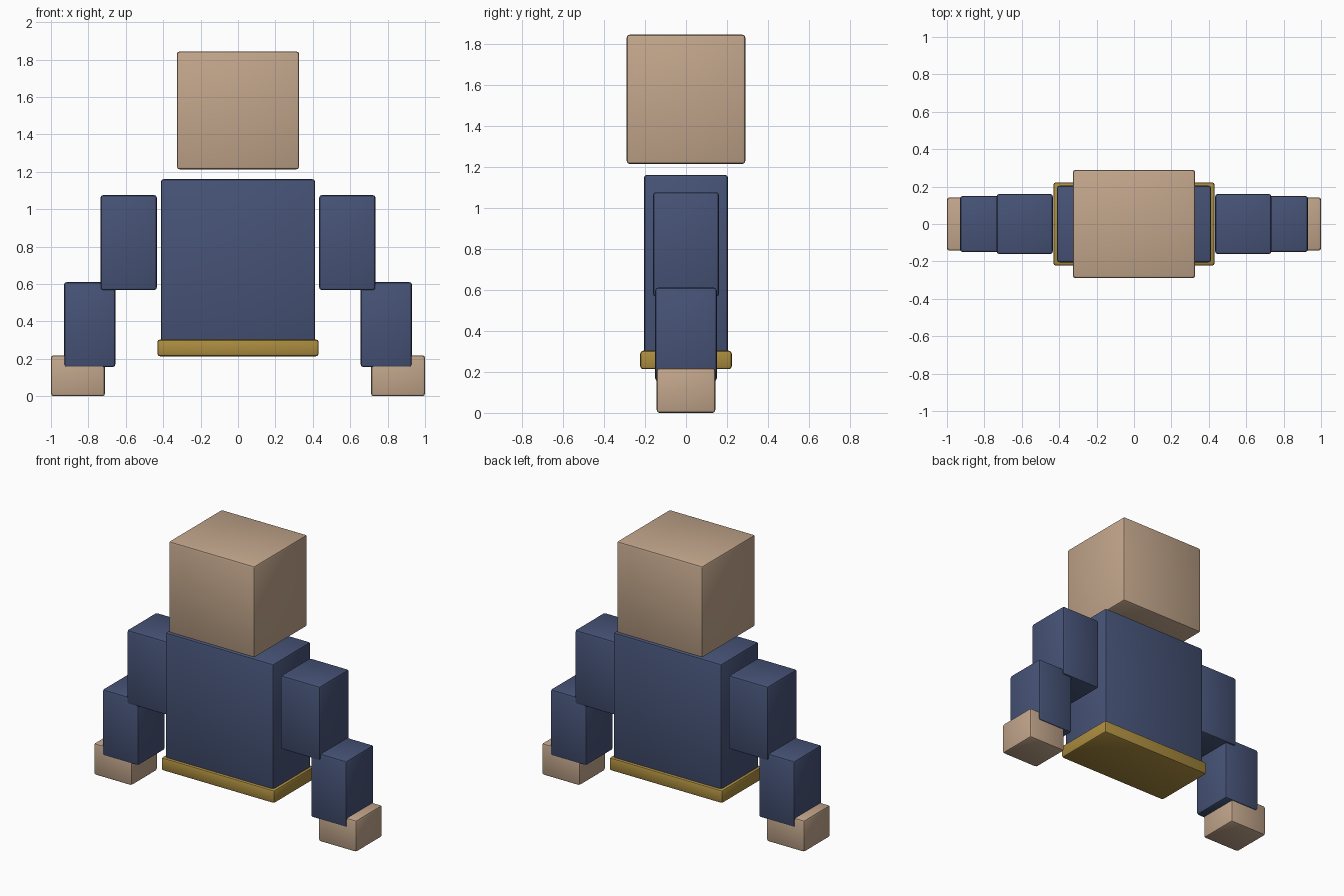
import bpy, bmesh
from mathutils import Vector

if "Cube" in bpy.data.objects:
    bpy.data.objects.remove(bpy.data.objects["Cube"])


def material(name, rgb):
    m = bpy.data.materials.new(name)
    m.diffuse_color = (*rgb, 1)
    m.use_nodes = True
    m.node_tree.nodes["Principled BSDF"].inputs["Base Color"].default_value = m.diffuse_color
    return m


skin = material("tan skin", (0.54, 0.38, 0.26))
cloth = material("navy cloth", (0.062, 0.087, 0.185))
gold = material("gold belt", (0.41, 0.265, 0.05))


def block(name, x, y, z, mat, bevel=0.014):
    """Rounded box from (min, max) ranges."""
    lo, hi = Vector((x[0], y[0], z[0])), Vector((x[1], y[1], z[1]))
    size, mid = hi - lo, (hi + lo) / 2
    bm = bmesh.new()
    bmesh.ops.create_cube(bm, size=1)
    bmesh.ops.scale(bm, vec=size, verts=bm.verts)
    bmesh.ops.bevel(bm, geom=bm.edges[:], offset=bevel, segments=2,
                    profile=0.5, affect='EDGES')
    mesh = bpy.data.meshes.new(name)
    bm.to_mesh(mesh)
    bm.free()
    mesh.materials.append(mat)
    ob = bpy.data.objects.new(name, mesh)
    ob.location = mid
    bpy.context.collection.objects.link(ob)
    bpy.ops.object.select_all(action='DESELECT')
    ob.select_set(True)
    bpy.context.view_layer.objects.active = ob
    bpy.ops.object.shade_smooth_by_angle()
    return ob


def sym(h):
    return (-h, h)


# Head, body and belt
block("head", sym(0.327), sym(0.289), (1.213, 1.843), skin)
block("torso", sym(0.412), sym(0.205), (0.25, 1.16), cloth)
block("belt", sym(0.431), sym(0.223), (0.213, 0.303), gold)

# Arms, mirrored left and right
for side, s in (("left", -1), ("right", 1)):
    def span(a, b):
        return tuple(sorted((s * a, s * b)))
    block(side + "_upper_arm", span(0.434, 0.735), sym(0.161), (0.567, 1.075), cloth)
    block(side + "_forearm", span(0.656, 0.93), sym(0.15), (0.155, 0.61), cloth)
    block(side + "_hand", span(0.711, 1.0), sym(0.143), (0.0, 0.218), skin)
